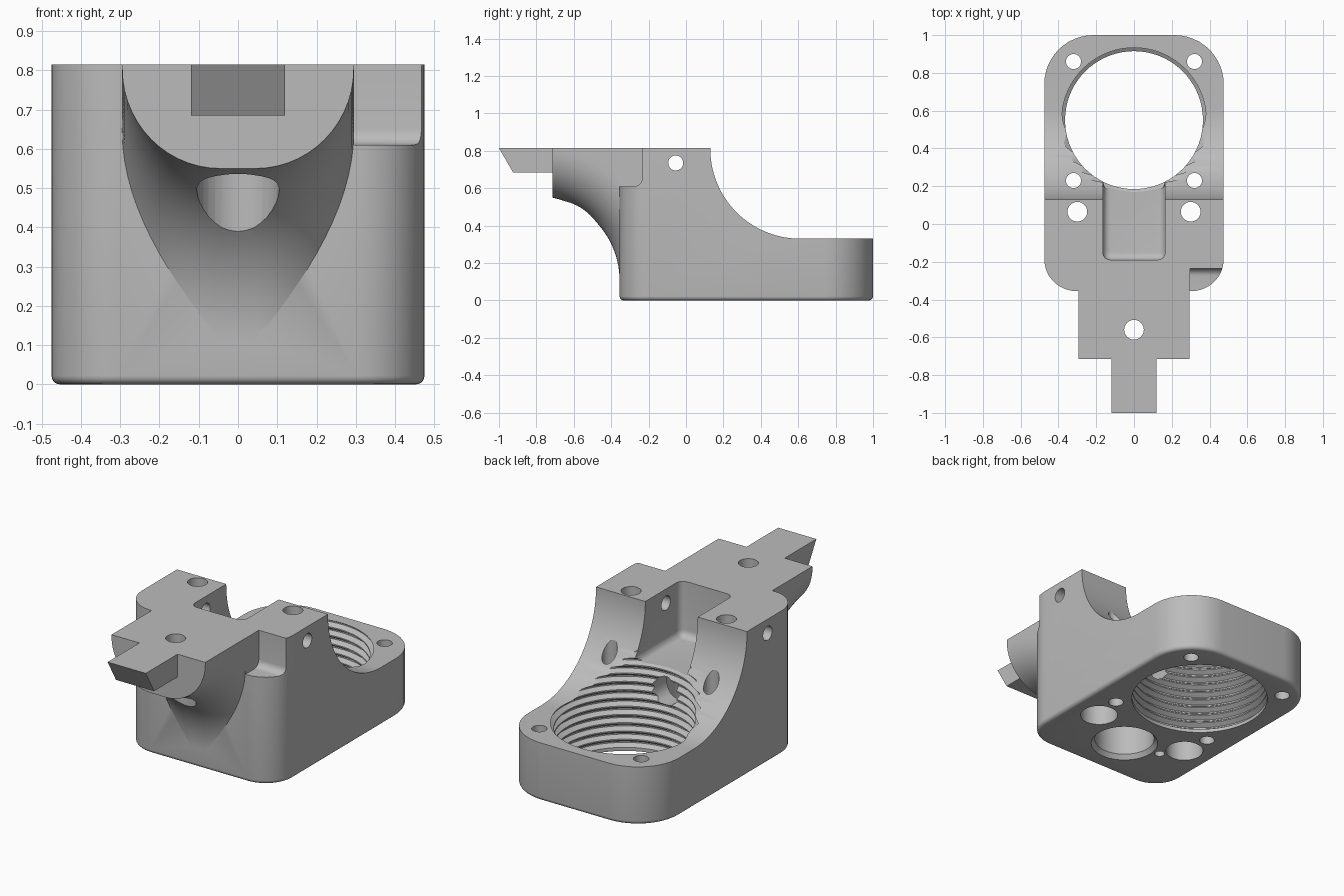
import bpy, bmesh, math
from mathutils import Matrix, Vector

if "Cube" in bpy.data.objects:
    bpy.data.objects.remove(bpy.data.objects["Cube"], do_unlink=True)

TOP = 0.815    # finished top plane
RAW = 0.9      # rough height before the top is trimmed

grey = bpy.data.materials.new("plain grey")
grey.use_nodes = True
grey.diffuse_color = (0.5, 0.5, 0.5, 1)
grey.node_tree.nodes["Principled BSDF"].inputs["Base Color"].default_value = (0.5, 0.5, 0.5, 1)


def finish(name, bm):
    bmesh.ops.recalc_face_normals(bm, faces=bm.faces[:])
    mesh = bpy.data.meshes.new(name)
    bm.to_mesh(mesh)
    bm.free()
    mesh.materials.append(grey)
    obj = bpy.data.objects.new(name, mesh)
    bpy.context.scene.collection.objects.link(obj)
    return obj


def loft(name, rings):
    """Solid through equal-length closed rings, with flat end caps."""
    bm = bmesh.new()
    rows = [[bm.verts.new(p) for p in ring] for ring in rings]
    n = len(rows[0])
    for a, b in zip(rows, rows[1:]):
        for i in range(n):
            j = (i + 1) % n
            bm.faces.new((a[i], a[j], b[j], b[i]))
    bm.faces.new(rows[0])
    bm.faces.new(rows[-1])
    return finish(name, bm)


def lathe(name, profile, at=(0, 0, 0), axis="Z", n=32):
    """Revolve (radius, height) points about an axis."""
    turn = Vector((0, 0, 1)).rotation_difference(
        Vector([float(axis == c) for c in "XYZ"])).to_matrix()
    ring = [(math.cos(math.tau * i / n), math.sin(math.tau * i / n)) for i in range(n)]
    return loft(name, [[turn @ Vector((r * c, r * s, h)) + Vector(at) for c, s in ring]
                       for r, h in profile])


def side_prism(name, points, x0, x1):
    """Extrude a (y, z) profile along x."""
    return loft(name, [[(x, y, z) for y, z in points] for x in (x0, x1)])


def box(name, lo, hi, bevel=0.0, pick=None):
    bm = bmesh.new()
    bmesh.ops.create_cube(bm, size=1)
    lo, hi = Vector(lo), Vector(hi)
    for v in bm.verts:
        v.co = [(lo[i] + hi[i]) / 2 + v.co[i] * (hi[i] - lo[i]) for i in range(3)]
    if bevel:
        edges = [e for e in bm.edges if pick is None or pick(e)]
        bmesh.ops.bevel(bm, geom=edges, offset=bevel, segments=6, profile=0.5, affect='EDGES')
    return finish(name, bm)


def combine(target, tool, operation='DIFFERENCE'):
    tool.hide_render = True
    mod = target.modifiers.new(tool.name, 'BOOLEAN')
    mod.operation, mod.solver, mod.object = operation, 'EXACT', tool
    bpy.context.view_layer.objects.active = target
    bpy.ops.object.modifier_apply(modifier=mod.name)
    bpy.data.objects.remove(tool, do_unlink=True)


# Main block: rounded outline with a softened bottom edge
def outline(inset, z):
    pts = []
    corners = [(1, 1, 0.26), (-1, 1, 0.26), (-1, -1, 0.17), (1, -1, 0.17)]
    for k, (sx, sy, r) in enumerate(corners):
        cx = sx * (0.475 - r)
        cy = 1.0 - r if sy > 0 else -0.355 + r
        for i in range(13):
            a = math.pi / 2 * (k + i / 12)
            pts.append((cx + (r - inset) * math.cos(a), cy + (r - inset) * math.sin(a), z))
    return pts


E = 0.022
rings = [outline(E * (1 - math.sin(t)), E * (1 - math.cos(t)))
         for t in [math.pi / 2 * i / 5 for i in range(6)]]
body = loft("mount_body", rings + [outline(0, RAW)])

# Overhanging arm: rounded underside swept round a concave elbow
EY, EZ, R = -0.81, 0.105, 0.455
half = [(0.045 + 0.25 * math.sin(t), R + 0.25 * (1 - math.cos(t)))
        for t in [math.pi / 2 * i / 14 for i in range(15)]]
under = [(-x, rho) for x, rho in reversed(half)] + half
start = math.acos((-0.715 - EY) / R)
sections = []
for i in range(25):
    y = EY + R * math.cos(start * (1 - i / 24))
    low = [(x, EZ + math.sqrt(max(rho ** 2 - (y - EY) ** 2, 0))) for x, rho in under]
    sections.append([(x, y, z) for x, z in low] + [(0.295, y, RAW), (-0.295, y, RAW)])
sections.append([(x, -0.2, z) for x, y, z in sections[-1]])
combine(body, loft("arm", sections), 'UNION')

# Tongue with an undercut tip
tongue = [(-1.049, RAW), (-0.925, 0.685), (-0.6, 0.685), (-0.6, RAW)]
combine(body, side_prism("tongue", tongue, -0.12, 0.12), 'UNION')

# Trim the top flat
combine(body, box("top_trim", (-2, -2, TOP), (2, 2, 2)))

# Concave step down to the rear deck
step = [(0.61 - 0.48 * math.cos(t), 0.81 - 0.48 * math.sin(t))
        for t in [math.pi / 2 * i / 28 for i in range(29)]]
step = [(0.13, 1)] + step + [(1.2, 0.33), (1.2, 1)]
combine(body, side_prism("step_cut", step, -1, 1))

# Threaded main bore
PITCH = 0.047
thread = [(0.365, -0.1)]
for k in range(13):
    z = 0.02 + PITCH * k
    thread += [(0.365, z), (0.39, z + PITCH * 0.35), (0.39, z + PITCH * 0.5),
               (0.365, z + PITCH * 0.85)]
thread.append((0.365, 1))
combine(body, lathe("main_bore", thread, (0, 0.55, 0), n=72))

# Top pocket running back into the bore, with rounded floor edges
combine(body, box("top_pocket", (-0.165, -0.19, 0.5), (0.165, 0.45, 1), 0.04))

# Corner notch with a filleted floor
combine(body, box("corner_notch", (0.2955, -0.6, 0.61), (0.7, -0.235, 1), 0.04,
                  lambda e: all(v.co.y > -0.3 and v.co.z < 0.7 for v in e.verts)))

# Blind chamfered socket underneath and its passage to the bore
combine(body, lathe("socket", [(0.195, -0.02), (0.16, 0.025), (0.16, 0.45)],
                    (0, -0.08, 0), n=48))
combine(body, lathe("passage", [(0.08, -0.05), (0.08, 0.4)], (0, 0, 0.37), "Y"))

# Arm bolt hole, counterbored from below
combine(body, lathe("arm_bolt_hole", [(0.105, 0.2), (0.105, 0.68), (0.052, 0.68), (0.052, 1)],
                    (0, -0.56, 0)))

# Paired vertical holes
for s in (-1, 1):
    combine(body, lathe("bolt_hole", [(0.1, -0.1), (0.1, 0.3), (0.052, 0.3), (0.052, 1)],
                        (s * 0.3, 0.065, 0)))
    for y in (0.23, 0.86):
        combine(body, lathe("corner_hole", [(0.04, -0.1), (0.04, 1)], (s * 0.32, y, 0)))

# Cross pin hole and small locating hole
combine(body, lathe("cross_hole", [(0.04, -1), (0.04, 1)], (0, -0.055, 0.735), "X"))
combine(body, lathe("locating_hole", [(0.027, -0.1), (0.027, 0.15)], (-0.217, -0.045, 0)))

# Smooth curved walls, keep machined edges crisp
bpy.ops.object.select_all(action='DESELECT')
body.select_set(True)
bpy.context.view_layer.objects.active = body
bpy.ops.object.shade_smooth_by_angle(angle=math.radians(30))
